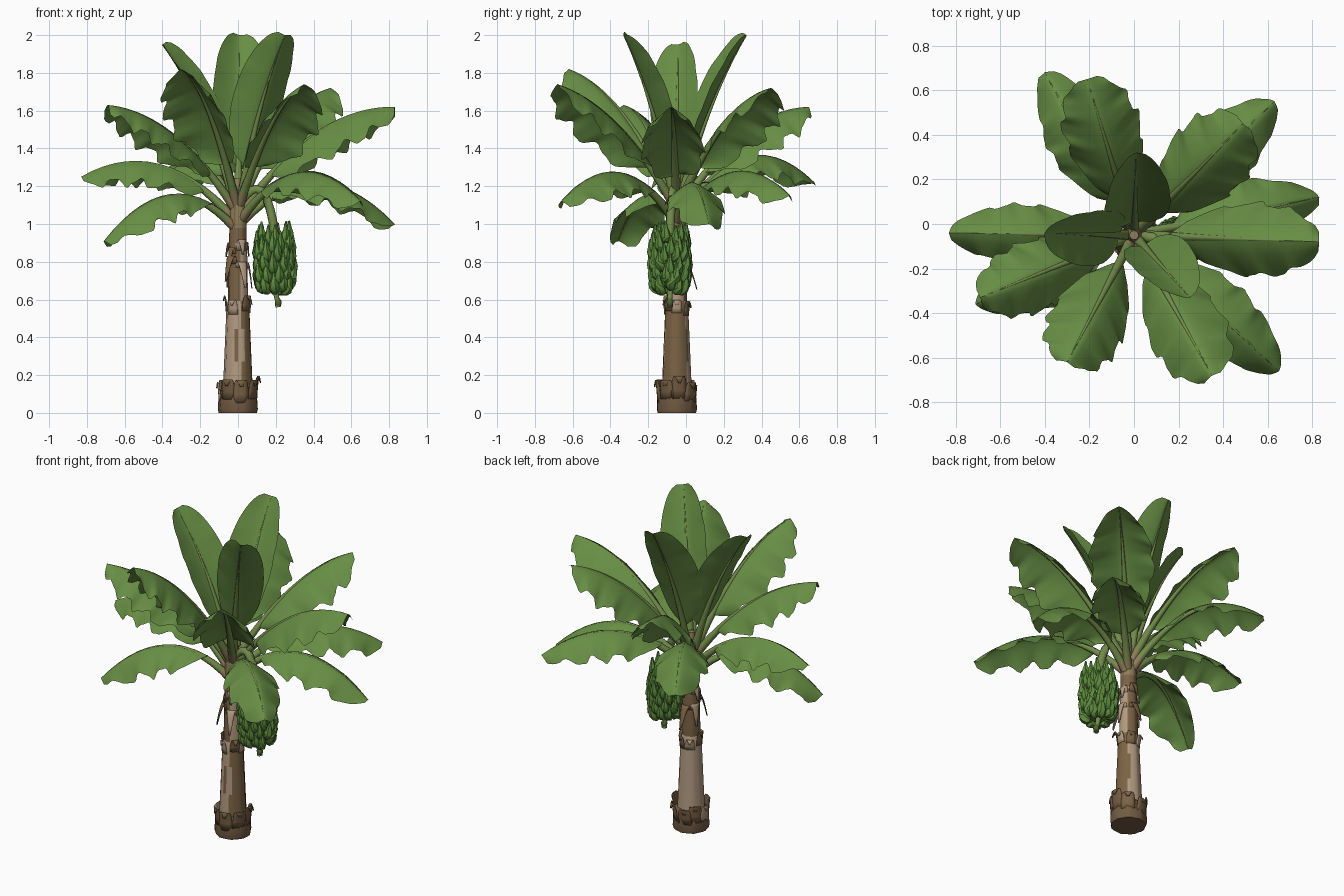
import bpy, bmesh, math, random
from mathutils import Quaternion, Vector

random.seed(7)
if "Cube" in bpy.data.objects:
    bpy.data.objects.remove(bpy.data.objects["Cube"])

UP = Vector((0, 0, 1))
AXIS = Vector((0, -0.05, 0))


def material(name, *rgb):
    m = bpy.data.materials.new(name)
    m.use_nodes = True
    m.diffuse_color = (*rgb, 1)
    m.node_tree.nodes["Principled BSDF"].inputs["Base Color"].default_value = (*rgb, 1)
    return m


LEAF = material("leaf green", 0.135, 0.27, 0.058)
RIB = material("stem green", 0.17, 0.26, 0.07)
FRUIT = material("fruit green", 0.115, 0.275, 0.05)
TIP = material("fruit tip", 0.08, 0.13, 0.03)
TAN = material("dry bark", 0.45, 0.33, 0.22)
BROWN = material("brown bark", 0.2, 0.125, 0.06)
SOIL = material("dark base bark", 0.17, 0.105, 0.055)
CROWN = material("crown olive", 0.27, 0.21, 0.1)


def finish(bm, name, mats):
    bmesh.ops.recalc_face_normals(bm, faces=bm.faces)
    me = bpy.data.meshes.new(name)
    bm.to_mesh(me)
    bm.free()
    for m in mats:
        me.materials.append(m)
    ob = bpy.data.objects.new(name, me)
    bpy.context.collection.objects.link(ob)
    bpy.ops.object.select_all(action="DESELECT")
    ob.select_set(True)
    bpy.context.view_layer.objects.active = ob
    bpy.ops.object.shade_smooth_by_angle(angle=math.radians(50))
    return ob


def grid(bm, rows, closed=False, mat=lambda i, j: 0):
    """Skin rows of points with quads."""
    vs = [[bm.verts.new(p) for p in row] for row in rows]
    n = len(rows[0])
    for i in range(len(rows) - 1):
        for j in range(n if closed else n - 1):
            k = (j + 1) % n
            f = bm.faces.new((vs[i][j], vs[i][k], vs[i + 1][k], vs[i + 1][j]))
            f.material_index = mat(i, j)
    return vs


def tube(bm, path, radii, sides=8, mat=lambda i, j: 0):
    rows = []
    for i, p in enumerate(path):
        t = (path[min(i + 1, len(path) - 1)] - path[max(i - 1, 0)]).normalized()
        a = t.cross(UP if abs(t.z) < 0.9 else Vector((0.3, 1, 0))).normalized()
        if i and a.dot(prev) < 0:
            a = -a
        prev, b = a, t.cross(a)
        rows.append([p + radii[i] * (a * math.cos(q * math.tau / sides) + b * math.sin(q * math.tau / sides))
                     for q in range(sides)])
    vs = grid(bm, rows, True, mat)
    bm.faces.new(vs[0])
    bm.faces.new(vs[-1])


def bezier(a, b, c, t):
    return a * (1 - t) ** 2 + b * 2 * t * (1 - t) + c * t * t


def radial(ang):
    return Vector((math.cos(ang), math.sin(ang), 0))


def leaf(name, tip, base_z, bend_z, width, droop, bend=0.5, roll=0):
    """Petiole, midrib and rippled blade along one arch."""
    tip = Vector(tip)
    out = Vector((tip.x, tip.y + 0.05, 0))
    reach, out = out.length, out.normalized()
    start = AXIS + out * 0.015 + UP * base_z
    ctrl = AXIS + out * reach * bend + UP * bend_z
    phase, freq = random.uniform(0, 6), random.uniform(20, 26)
    bm = bmesh.new()
    rows, steps, cols, s0 = [], 34, 5, 0.18
    for i in range(steps + 1):
        s = i / steps
        t = s0 + (1 - s0) * s
        p = bezier(start, ctrl, tip, t)
        tan = ((ctrl - start) * (1 - t) + (tip - ctrl) * t).normalized()
        side = Quaternion(tan, roll) @ out.cross(UP)
        nor = side.cross(tan)
        shape = max(0.03, 2.05 * s ** 0.42 * (1 - s * 0.99) ** 0.38 * (1 - 0.25 * s))
        loose = 1 if droop > 0 else 0.15
        row = []
        for j in range(-cols, cols + 1):
            u = j / cols
            wave = math.sin(freq * s + phase + 2 * (u > 0)) + 0.3 * math.sin(2.3 * freq * s + phase)
            w = width * shape * (1 - 0.06 * abs(u) * (1 + wave) * loose)
            fall = -droop * w * abs(u) ** 1.35 + 0.016 * u * u * wave * loose
            row.append(p + side * u * w + nor * fall + tan * 0.05 * abs(u) * shape * (1 - s))
        rows.append(row)
    grid(bm, rows)
    finish(bm, name + "_blade", [LEAF])
    bm = bmesh.new()
    radii = [0.024 * (1 - k / 14) ** 1.4 + 0.002 for k in range(15)]
    path = [bezier(start, ctrl, tip, k / 14) - UP * radii[k] * 0.9 for k in range(15)]
    tube(bm, path, radii, 8, lambda i, j: 1 if i < 1 else 0)
    finish(bm, name + "_stem", [RIB, CROWN])


# Leaves: tip, base height, bend height, half width, droop, bend position, roll
leaves = {
    "left_raised_leaf": ((0.83, -0.08, 1.62), 1.08, 1.63, 0.165, 0.9),
    "left_low_leaf": ((0.83, 0.12, 1.0), 1.03, 1.43, 0.15, 0.75),
    "back_left_upper_leaf": ((0.49, 0.45, 1.72), 1.12, 1.66, 0.185, 0.75),
    "back_left_low_leaf": ((0.63, 0.55, 1.15), 1.04, 1.46, 0.155, 0.75),
    "front_left_low_leaf": ((0.65, -0.66, 1.12), 1.04, 1.47, 0.155, 0.75),
    "front_left_upper_leaf": ((0.35, -0.68, 1.74), 1.12, 1.64, 0.175, 0.8),
    "front_right_upper_leaf": ((-0.3, -0.62, 1.82), 1.12, 1.72, 0.175, 0.8),
    "right_low_leaf": ((-0.71, -0.36, 0.91), 1.0, 1.36, 0.155, 0.75),
    "right_upper_leaf": ((-0.69, -0.33, 1.63), 1.1, 1.6, 0.16, 0.8),
    "right_middle_leaf": ((-0.83, -0.04, 1.25), 1.04, 1.49, 0.135, 0.9),
    "back_low_leaf": ((-0.4, 0.68, 1.22), 1.05, 1.58, 0.155, 0.75),
    "back_upper_leaf": ((-0.21, 0.65, 1.62), 1.1, 1.61, 0.175, 0.8),
    "erect_back_leaf": ((0.01, 0.32, 2.0), 1.12, 1.62, 0.145, -0.45, 0.38, 0.2),
    "erect_right_leaf": ((-0.4, -0.04, 1.95), 1.12, 1.62, 0.13, -0.4, 0.38, -0.35),
    "erect_front_leaf": ((0.25, -0.33, 2.0), 1.12, 1.64, 0.135, -0.5, 0.38, -0.4),
}
for name, spec in leaves.items():
    leaf(name, *spec)


# Trunk with vertical bands of dry and brown bark
def trunk(name, profile, mats, band):
    bm, sides = bmesh.new(), 24
    rows = []
    for r, z in profile:
        rows.append([AXIS + UP * z + radial(j * math.tau / sides) * r * (1 + 0.035 * math.sin(j * 2.3))
                     for j in range(sides)])
    vs = grid(bm, rows, True, band)
    bm.faces.new(vs[0])
    bm.faces.new(vs[-1])
    finish(bm, name, mats)


patch = [[random.random() for j in range(12)] for i in range(5)]


def bark(i, j):
    facing = math.cos(j * math.tau / 24 + 0.35)
    return 1 if facing + 0.9 * (patch[i // 4][j // 2] - 0.5) > 0.5 else 0


trunk("trunk_foot", [(0.1, 0), (0.105, 0.02), (0.101, 0.08), (0.097, 0.12), (0.08, 0.135)], [SOIL], lambda i, j: 0)
trunk("lower_trunk", [(0.079 - 0.0018 * k, 0.1 + 0.043 * k) for k in range(12)] + [(0.05, 0.6)],
      [TAN, BROWN], bark)
trunk("upper_trunk", [(0.052, 0.57), (0.053, 0.65), (0.05, 0.73), (0.05, 0.81), (0.046, 0.89), (0.043, 0.95)],
      [BROWN, TAN], bark)
trunk("crown_sheath", [(0.046, 0.9), (0.045, 0.98), (0.046, 1.06), (0.036, 1.15), (0.02, 1.24)],
      [CROWN, BROWN], lambda i, j: 1 if i == 0 or j % 8 == 0 and i < 3 else 0)


# Curled dead sheaths: pointed strips that peel off the trunk
def flap(bm, ang, z, r, height, reach, fall, width, mat):
    d, s = radial(ang), radial(ang + math.pi / 2)
    a = AXIS + UP * z + d * r
    b = a + UP * height * 1.8 + d * 0.01
    c = a + UP * (height - fall) + d * reach
    rows = []
    for k in range(8):
        t = k / 7
        p, w = bezier(a, b, c, t), width * (1 - 0.8 * t * t)
        rows.append([p + s * u * w - d * u * u * w * w / (2 * r) for u in (-1, -0.5, 0, 0.5, 1)])
    grid(bm, rows, mat=lambda i, j: mat)


def flap_ring(name, count, mats, z, r, height, reach, fall, width):
    bm = bmesh.new()
    for k in range(count):
        flap(bm, math.tau * (k + 0.3 * random.random()) / count, z + random.uniform(-0.02, 0.01), r,
             height * random.uniform(0.8, 1.15), reach * random.uniform(0.3, 1.3), fall, width, k % len(mats))
    ob = finish(bm, name, mats)
    mod = ob.modifiers.new("thickness", "SOLIDIFY")
    mod.thickness = 0.005


flap_ring("foot_sheaths", 8, [SOIL, BROWN, SOIL, BROWN, TAN], 0.07, 0.097, 0.095, 0.022, 0.02, 0.04)
flap_ring("middle_sheaths", 6, [TAN, BROWN], 0.53, 0.06, 0.075, 0.045, 0.02, 0.026)
flap_ring("hanging_sheaths", 5, [TAN, BROWN], 0.78, 0.048, 0.06, 0.05, 0.16, 0.03)
flap_ring("upper_sheaths", 5, [TAN, BROWN], 0.86, 0.045, 0.06, 0.03, 0.09, 0.026)

# Fruit stalk arching over and hanging through the bunch
HUB = Vector((0.195, -0.085, 0))
bm = bmesh.new()
top, bottom = AXIS + UP * 1.08, HUB + UP * 0.95
arch = [bezier(top, Vector((0.14, -0.07, 1.34)), bottom, k / 10) for k in range(11)]
arch += [HUB + UP * 0.8, HUB + UP * 0.66, HUB + Vector((0.012, 0, 0.6)), HUB + Vector((0.018, 0, 0.56))]
tube(bm, arch, [0.024] * 11 + [0.022, 0.018, 0.013, 0.016])
finish(bm, "fruit_stalk", [RIB])

# Core that closes the gaps between the fruits
bm = bmesh.new()
tube(bm, [HUB + UP * z for z in (0.66, 0.68, 0.82, 0.92, 0.95)], [0.05, 0.085, 0.09, 0.075, 0.03], 14)
finish(bm, "bunch_core", [FRUIT])

# Tiers of upward curving fruits
bm = bmesh.new()
TIERS, PER_TIER = 6, 11
for tier in range(TIERS):
    z = 0.65 + 0.05 * tier
    spread = 0.096 - 0.002 * abs(tier - 2) ** 2
    for k in range(PER_TIER):
        d = radial(math.tau * (k + 0.5 * (tier % 2) + random.uniform(-0.2, 0.2)) / PER_TIER)
        lift = random.uniform(-0.014, 0.014)
        a = HUB + d * spread * 0.55 + UP * (z + lift)
        b = HUB + d * spread * 1.15 + UP * (z + lift - 0.005)
        c = HUB + d * spread * random.uniform(1.0, 1.15) + UP * (z + lift + 0.105)
        tube(bm, [bezier(a, b, c, t / 6) for t in range(7)],
             [0.014, 0.025, 0.028, 0.027, 0.023, 0.012, 0.005], 6)
finish(bm, "fruit_bunch", [FRUIT])

# Dry flower end below the bunch
bm = bmesh.new()
end = HUB + UP * 0.56 + Vector((0.018, 0, 0))
tube(bm, [end + UP * z for z in (0.045, 0.03, 0.01, 0)], [0.01, 0.019, 0.016, 0.006])
finish(bm, "flower_end", [TIP])
